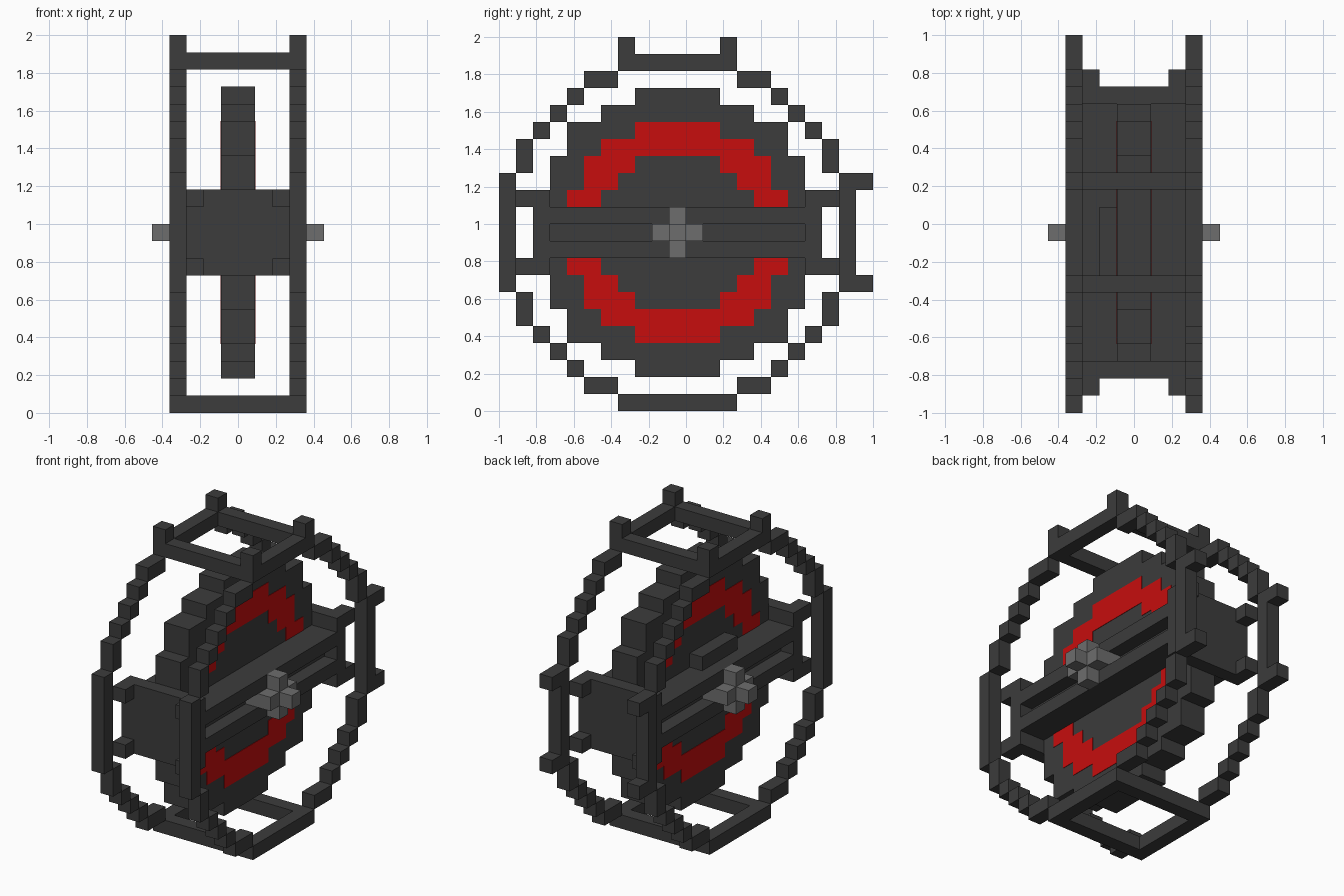
import bpy, bmesh

U = 2 / 22  # one block

if "Cube" in bpy.data.objects:
    bpy.data.objects.remove(bpy.data.objects["Cube"], do_unlink=True)


def material(name, rgb):
    m = bpy.data.materials.new(name)
    m.use_nodes = True
    m.diffuse_color = (*rgb, 1)
    m.node_tree.nodes["Principled BSDF"].inputs["Base Color"].default_value = (*rgb, 1)
    return m


DARK = material("dark_grey", (0.045, 0.045, 0.045))
RED = material("red", (0.57, 0.004, 0.004))
STEEL = material("mid_grey", (0.155, 0.155, 0.155))


def blocks(name, boxes, mat):
    """Boxes (x0, x1, y0, y1, z0, z1) in block units: x from -5, y from -11, z from 0."""
    bm = bmesh.new()
    for x0, x1, y0, y1, z0, z1 in boxes:
        cube = bmesh.ops.create_cube(bm, size=1)
        for v in cube["verts"]:
            v.co = ((x0 if v.co.x < 0 else x1) * U - 5 * U,
                    (y0 if v.co.y < 0 else y1) * U - 1,
                    (z0 if v.co.z < 0 else z1) * U)
    me = bpy.data.meshes.new(name)
    bm.to_mesh(me)
    bm.free()
    me.materials.append(mat)
    ob = bpy.data.objects.new(name, me)
    bpy.context.collection.objects.link(ob)
    return ob


def mirror_x(boxes):
    return boxes + [(10 - b[1], 10 - b[0], *b[2:]) for b in boxes]


def mirror_y(boxes):
    # the wheel is 21 blocks across, so its middle is at 10.5
    return boxes + [(*b[:2], 21 - b[3], 21 - b[2], *b[4:]) for b in boxes]


def mirror_z(boxes):
    return boxes + [(*b[:4], 21 - b[5], 21 - b[4]) for b in boxes]


# Outer rings: stepped quarter, mirrored round, one on each side
quarter = [(0, 1, 7, 8), (1, 2, 5, 7), (2, 3, 4, 5), (3, 4, 4, 4)]
steps = [(5, 7, 1, 2), (4, 5, 2, 3), (3, 4, 3, 4), (2, 3, 4, 5), (1, 2, 5, 7)]
ring = mirror_z(mirror_y([(8, 9, *s) for s in steps]))
ring += mirror_z([(8, 9, 7, 14, 0, 1)]) + mirror_y([(8, 9, 0, 1, 7, 14)])
blocks("left_ring", ring, DARK)
blocks("right_ring", [(10 - b[1], 10 - b[0], *b[2:]) for b in ring], DARK)

# Corner posts on top and stubs at the back
blocks("top_posts", mirror_x(mirror_y([(8, 9, 7, 8, 21, 22)])), DARK)
blocks("back_stubs", mirror_x(mirror_z([(8, 9, 21, 22, 7, 8)])), DARK)

# Bars joining the rings at top and bottom
blocks("cross_bars", mirror_z(mirror_y([(2, 8, 7, 8, 0, 1)])), DARK)

# End panels and the small connectors reaching the rings
blocks("end_panels", mirror_y([(2, 8, 2, 3, 8, 13)]), DARK)
blocks("panel_connectors", mirror_x(mirror_y(mirror_z([(7, 8, 1, 2, 8, 9)]))), DARK)

# Centre beam: two rails with a grooved core between them
blocks("beam_rails", mirror_z([(2, 8, 3, 18, 9, 10)]), DARK)
blocks("beam_core", [(3, 7, 3, 18, 10, 11)], DARK)
blocks("beam_block", [(3, 4, 8, 12, 12, 13)], DARK)

# Stepped disc
disc = mirror_z([(4, 6, 8, 13, 2, 3), (4, 6, 6, 15, 3, 4),
                 (4, 6, 4, 17, 4, 6), (4, 6, 3, 18, 6, 9)])
disc.append((4, 6, 3, 18, 9, 12))
blocks("disc", disc, DARK)

# Red band inlaid on both faces of the disc
T = 0.03
band = [(6 - T, 6 + T, 8, 13, 4, 5), (6 - T, 6 + T, 6, 15, 5, 6)]
band += mirror_y([(6 - T, 6 + T, *s) for s in
                  [(5, 8, 6, 7), (5, 7, 7, 8), (4, 6, 8, 9)]])
blocks("red_band", mirror_x(mirror_z(band)), RED)

# Axle hubs: a cross with a raised middle
hub = [(7, 9, 9, 12, 10, 11), (8, 9, 10, 11, 9, 12), (9, 10, 10, 11, 10, 11)]
blocks("axle_hubs", mirror_x(hub), STEEL)
